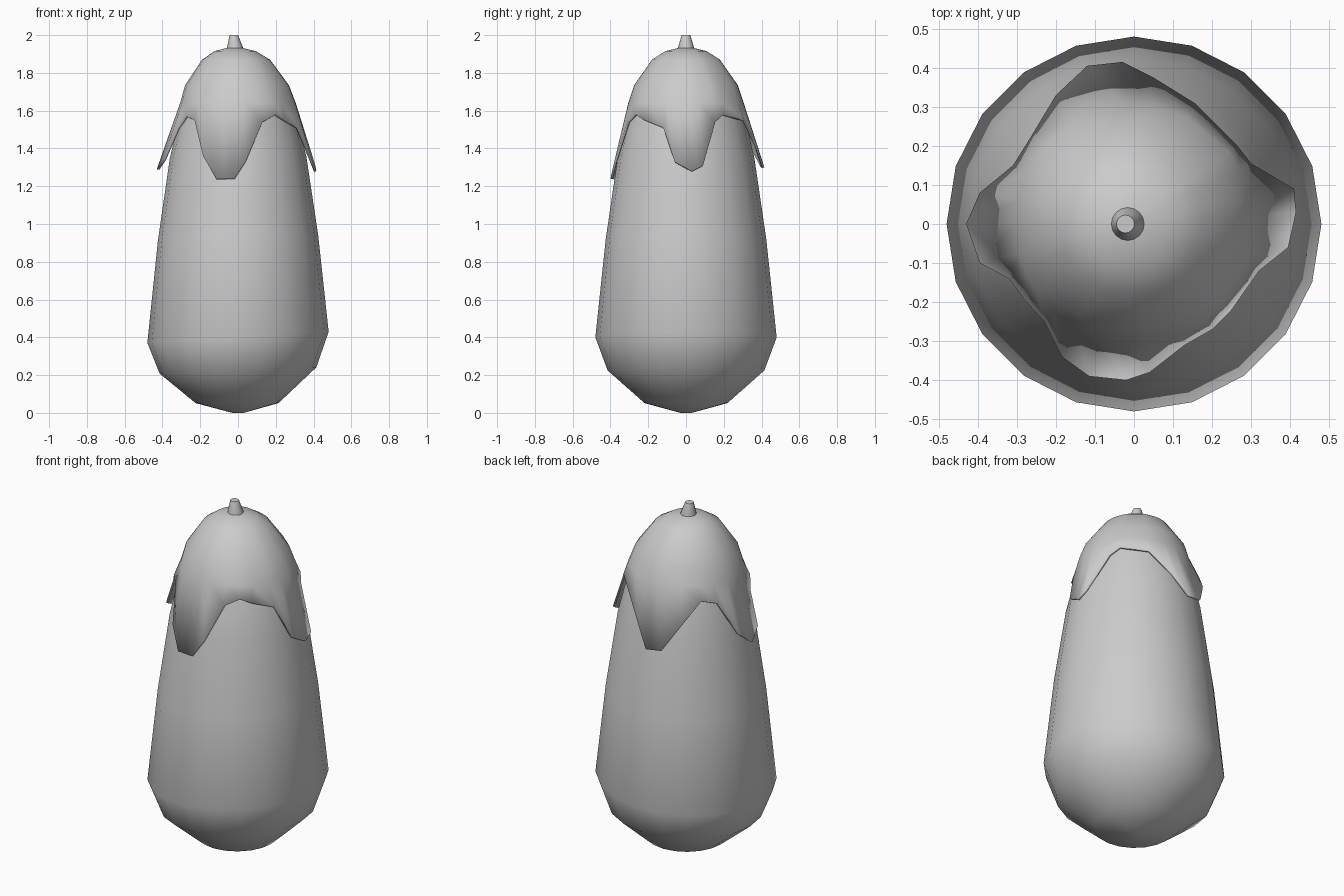
import bpy
from math import sin, cos, tau, radians

if "Cube" in bpy.data.objects:
    bpy.data.objects.remove(bpy.data.objects["Cube"])


def make(name, verts, faces, angle=60):
    me = bpy.data.meshes.new(name)
    me.from_pydata(verts, [], faces)
    me.validate()
    ob = bpy.data.objects.new(name, me)
    bpy.context.collection.objects.link(ob)
    bpy.ops.object.select_all(action='DESELECT')
    ob.select_set(True)
    bpy.context.view_layer.objects.active = ob
    bpy.ops.object.mode_set(mode='EDIT')
    bpy.ops.mesh.select_all(action='SELECT')
    bpy.ops.mesh.normals_make_consistent(inside=False)
    bpy.ops.object.mode_set(mode='OBJECT')
    bpy.ops.object.shade_smooth_by_angle(angle=radians(angle))
    return ob


def bridge(rings, n):
    return [(r * n + i, r * n + (i + 1) % n, (r + 1) * n + (i + 1) % n, (r + 1) * n + i)
            for r in range(rings - 1) for i in range(n)]


def lathe(name, profile, n, angle=60):
    # profile rows: radius, height, sideways tilt of the ring, centre x
    verts = []
    for r, z, tilt, cx in profile:
        for i in range(n):
            a = tau * i / n
            verts.append((cx + r * cos(a), r * sin(a), z + tilt * r * cos(a)))
    faces = bridge(len(profile), n)
    faces += [tuple(range(n)), tuple(range((len(profile) - 1) * n, len(profile) * n))]
    return make(name, verts, faces, angle)


# Fruit body, slightly tilted rings
lathe("fruit_body", [
    (0.03, 0.0, 0, 0), (0.22, 0.052, 0, -0.005), (0.415, 0.225, 0.04, 0),
    (0.48, 0.40, 0.062, 0), (0.425, 0.92, 0.04, 0), (0.362, 1.35, 0.02, 0),
    (0.31, 1.57, 0, 0), (0.25, 1.73, 0, -0.005), (0.15, 1.85, 0, -0.01),
    (0.03, 1.89, 0, -0.015)], 20)

# Leafy cap: smooth dome running down to a four-lobed edge
edge = [
    (.415, .03, 1.28), (.41, .09, 1.31), (.30, .155, 1.54), (.265, .20, 1.58), (.155, .31, 1.55),
    (.05, .375, 1.42), (-.03, .415, 1.30), (-.12, .405, 1.31), (-.20, .33, 1.45),
    (-.26, .23, 1.57), (-.31, .15, 1.54), (-.395, .08, 1.36), (-.43, 0, 1.29),
    (-.395, -.10, 1.34), (-.32, -.14, 1.51), (-.275, -.20, 1.57), (-.23, -.25, 1.55),
    (-.185, -.34, 1.36), (-.115, -.39, 1.24), (-.02, -.40, 1.24), (.04, -.38, 1.33),
    (.13, -.31, 1.54), (.20, -.27, 1.58), (.25, -.22, 1.55), (.32, -.12, 1.51),
    (.395, -.06, 1.33)]
n = len(edge)
dome = [(0.03, 1.935, -.018), (0.11, 1.915, -.015), (0.18, 1.87, -.01),
        (0.275, 1.735, -.005), (0.305, 1.645, 0)]
verts = []
for r, z, cx in dome:
    for x, y, _ in edge:
        d = (x * x + y * y) ** 0.5
        verts.append((cx + r * x / d, r * y / d, z))
verts += edge
cap = make("leafy_cap", verts, bridge(len(dome) + 1, n) + [tuple(range(n))])
thick = cap.modifiers.new("thickness", 'SOLIDIFY')
thick.thickness = 0.013
thick.offset = -1

# Stem
lathe("stem", [(0.043, 1.915, 0, -.016), (0.042, 1.935, 0, -.016), (0.023, 2.0, 0, -.022)], 16, 40)
